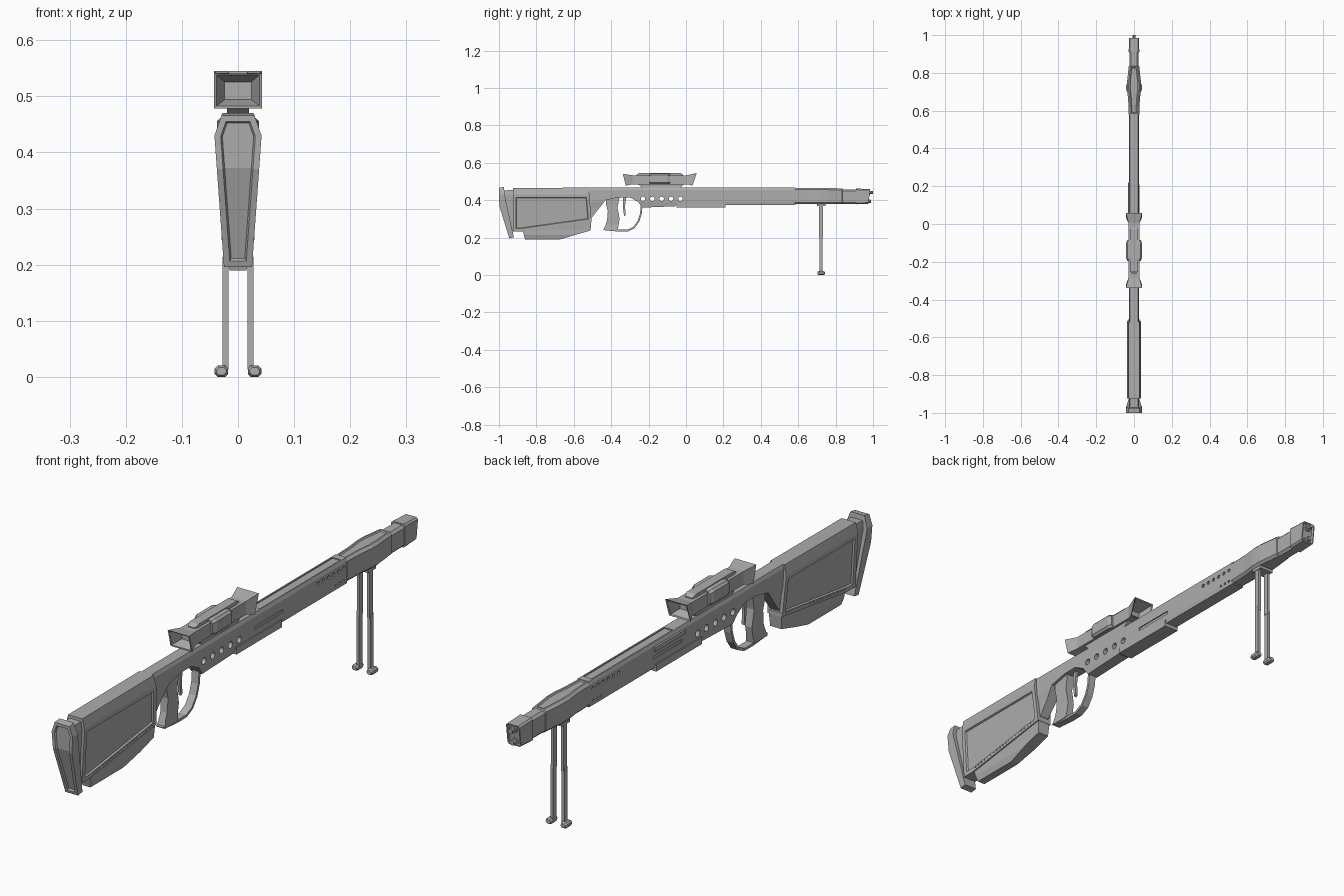
import bpy, bmesh, math
from mathutils import Vector, Matrix

if "Cube" in bpy.data.objects:
    bpy.data.objects.remove(bpy.data.objects["Cube"])

grey = bpy.data.materials.new("weapon_grey")
grey.diffuse_color = (0.42, 0.42, 0.42, 1)
grey.use_nodes = True
grey.node_tree.nodes["Principled BSDF"].inputs["Base Color"].default_value = grey.diffuse_color


def finish(bm, name):
    bmesh.ops.recalc_face_normals(bm, faces=bm.faces)
    me = bpy.data.meshes.new(name)
    bm.to_mesh(me)
    bm.free()
    ob = bpy.data.objects.new(name, me)
    me.materials.append(grey)
    bpy.context.collection.objects.link(ob)
    return ob


def recess(bm, test, margin, depth):
    """Sunken panel on every face that passes the test."""
    bmesh.ops.recalc_face_normals(bm, faces=bm.faces)
    fs = [f for f in bm.faces if test(f)]
    bmesh.ops.inset_region(bm, faces=fs, thickness=margin, use_even_offset=True)
    bmesh.ops.inset_region(bm, faces=fs, thickness=0.003, depth=-depth, use_even_offset=True)


def slab(name, pts, width, panel=None, x=0):
    """Side profile (y, z) given a half width that varies with height."""
    if not isinstance(width, list):
        width = [(0, width), (1, width)]
    bm = bmesh.new()
    f = bm.faces.new([bm.verts.new((-1, y, z)) for y, z in pts])
    r = bmesh.ops.extrude_face_region(bm, geom=[f])
    for v in r["geom"]:
        if isinstance(v, bmesh.types.BMVert):
            v.co.x = 1
    for z, _ in width[1:-1]:
        bmesh.ops.bisect_plane(bm, geom=bm.verts[:] + bm.edges[:] + bm.faces[:],
                               plane_co=(0, 0, z), plane_no=(0, 0, 1))
    for v in bm.verts:
        z = min(max(v.co.z, width[0][0]), width[-1][0])
        for (za, wa), (zb, wb) in zip(width, width[1:]):
            if za <= z <= zb:
                w = wa + (wb - wa) * (z - za) / (zb - za)
        v.co.x = x + math.copysign(w, v.co.x)
    if panel:
        recess(bm, *panel)
    return finish(bm, name)


def box(name, x0, x1, y0, y1, z0, z1):
    return slab(name, [(y0, z0), (y1, z0), (y1, z1), (y0, z1)], (x1 - x0) / 2, x=(x0 + x1) / 2)


def loft(name, sections, c, panel=None):
    """Chamfered box sections (y top, y bottom, half width, z0, z1) joined along y."""
    bm = bmesh.new()
    rings = []
    for yt, yb, w, a, b in sections:
        p = [(-w, a), (w, a), (w, b), (-w, b)]
        if c:
            p = [(-w + c, a), (w - c, a), (w, a + c), (w, b - c),
                 (w - c, b), (-w + c, b), (-w, b - c), (-w, a + c)]
        rings.append([bm.verts.new((x, yb + (yt - yb) * (z - a) / (b - a), z)) for x, z in p])
    for r, s in zip(rings, rings[1:]):
        for i in range(len(r)):
            j = (i + 1) % len(r)
            bm.faces.new((r[i], r[j], s[j], s[i]))
    bm.faces.new(rings[0])
    bm.faces.new(rings[-1])
    if panel:
        recess(bm, *panel)
    return finish(bm, name)


def add_cyl(bm, loc, r, depth, axis, n=12, r2=None):
    m = Matrix.Translation(loc) @ Vector((0, 0, 1)).rotation_difference(Vector(axis)).to_matrix().to_4x4()
    bmesh.ops.create_cone(bm, cap_ends=True, segments=n, radius1=r,
                          radius2=r if r2 is None else r2, depth=depth, matrix=m)


# Receiver and fore body
receiver = slab("receiver", [(-.525, .467), (.585, .467), (.585, .375), (-.05, .375), (-.06, .367),
                             (-.235, .36), (-.255, .39), (-.30, .415), (-.36, .415), (-.43, .40),
                             (-.505, .305), (-.525, .305)],
                [(.30, .018), (.36, .021), (.39, .026), (.455, .026), (.467, .021)])

# Cooling holes, vents, slots and top recess cut from the receiver
bm = bmesh.new()
for i in range(5):
    add_cyl(bm, (0, -.23 + .05 * i, .407), .012, .2, (1, 0, 0))
for s in (-1, 1):
    for i in range(6):
        add_cyl(bm, (s * .026, .42 + .029 * i, .437), .007, .012, (1, 0, 0), 8)
    for i in range(3):
        add_cyl(bm, (s * .026, .52 + .022 * i, .392), .005, .01, (1, 0, 0), 6)
    bmesh.ops.create_cube(bm, size=1, matrix=Matrix.Translation((s * .027, .14, .415))
                          @ Matrix.Diagonal((.01, .16, .012, 1)))
bmesh.ops.create_cube(bm, size=1, matrix=Matrix.Translation((0, .33, .472))
                      @ Matrix.Diagonal((.032, .46, .018, 1)))
cutter = finish(bm, "hole_cutter")
cutter.hide_render = True
mod = receiver.modifiers.new("holes", "BOOLEAN")
mod.operation, mod.solver, mod.object = "DIFFERENCE", "EXACT", cutter
bpy.context.view_layer.objects.active = receiver
bpy.ops.object.modifier_apply(modifier="holes")
bpy.data.objects.remove(cutter)

box("lower_plate", -.029, .029, -.05, .21, .362, .388)
box("side_bolt", -.033, -.02, .05, .22, .438, .453)

# Front shroud with bulge, neck and muzzle block
loft("front_shroud", [(y, y, w, .379, t) for y, w, t in
                      [(.58, .028, .465), (.66, .031, .465), (.71, .037, .465), (.75, .037, .465),
                       (.835, .028, .463), (.837, .025, .458), (.913, .024, .458)]], .009,
     (lambda f: f.normal.z > .9 and f.calc_center_median().y < .83, .006, .004))
loft("muzzle_block", [(.91, .91, .028, .378, .462), (.985, .975, .027, .381, .459)], .006,
     (lambda f: f.normal.y > .8, .004, .006))
bm = bmesh.new()
for z, end in ((.441, 1.0), (.394, .99)):
    add_cyl(bm, (0, end - .025, z), .011, .05, (0, 1, 0), 10, .008)
    add_cyl(bm, (0, end - .02, z), .014, .008, (0, 1, 0), 10)
finish(bm, "muzzle_tips")

# Stock
slab("stock", [(-.925, .465), (-.52, .467), (-.505, .285), (-.877, .233), (-.925, .233)],
     [(.2, .025), (.43, .037), (.467, .028)],
     (lambda f: abs(f.normal.x) > .9 and f.calc_center_median().z < .42, .016, .006))
slab("stock_keel", [(-.877, .25), (-.505, .30), (-.51, .238), (-.674, .19), (-.86, .19)],
     [(.19, .015), (.215, .022), (.24, .022), (.30, .026)])
slab("stock_neck", [(-.978, .452), (-.90, .455), (-.90, .235), (-.93, .235), (-.975, .38)],
     [(.23, .018), (.43, .027), (.455, .022)])
slab("butt_pad", [(-1, .466), (-.974, .470), (-.966, .41), (-.92, .2), (-.945, .196), (-.998, .37)],
     [(.195, .025), (.43, .042), (.47, .028)],
     (lambda f: f.normal.y < -.5, .011, .006))

# Row of studs along the lower stock
bm = bmesh.new()
for i in range(20):
    t = i / 19
    bmesh.ops.create_cube(bm, size=1, matrix=Matrix.Translation((0, -.86 + .33 * t, .246 + .046 * t))
                          @ Matrix.Diagonal((.058 + .004 * t, .006, .004, 1)))
finish(bm, "stock_studs")

# Grip, trigger and guard
slab("grip", [(-.425, .415), (-.355, .42), (-.366, .36), (-.355, .30), (-.365, .24), (-.44, .24),
              (-.422, .29), (-.418, .34), (-.428, .38)], [(.24, .017), (.27, .013), (.42, .016)])
slab("trigger", [(-.335, .42), (-.318, .42), (-.326, .37), (-.323, .32), (-.331, .315), (-.338, .37)], .005)
outer = [(-.447, .246), (-.43, .238), (-.36, .232), (-.31, .233), (-.275, .25), (-.25, .285),
         (-.237, .325), (-.232, .37)]
inner = [(-.242, .37), (-.246, .327), (-.258, .29), (-.281, .258), (-.313, .242), (-.36, .242),
         (-.43, .248)]
slab("trigger_guard", outer + inner, .014)

# Scope with flared, hollow ends
loft("scope_body", [(-.285, -.285, .024, .494, .526), (-.336, -.322, .038, .483, .538),
                    (-.338, -.322, .043, .478, .541), (-.285, -.285, .029, .485, .533),
                    (.005, .005, .029, .485, .533), (.057, .035, .043, .478, .545),
                    (.055, .033, .038, .483, .541), (.0, .0, .024, .494, .526)], 0)
loft("scope_saddle", [(-.195, -.195, .036, .488, .538), (-.18, -.18, .042, .486, .542),
                      (-.10, -.10, .042, .486, .542), (-.085, -.085, .036, .488, .538)], .008)
loft("scope_top_plate", [(-.265, -.265, .014, .525, .536), (-.25, -.25, .018, .525, .545),
                         (-.03, -.03, .018, .525, .545), (-.015, -.015, .014, .525, .536)], 0)
slab("scope_mount", [(-.26, .488), (-.24, .472), (-.225, .46), (-.04, .46), (-.025, .472), (-.005, .488)], .02)

# Bipod
box("bipod_mount", -.028, .028, .70, .745, .368, .385)
for s, side in ((-1, "left"), (1, "right")):
    loft("bipod_upper_leg_" + side, [(.712, .712, .005, .2, .375), (.732, .732, .005, .2, .375)], 0
         ).location.x = s * .0205
    loft("bipod_lower_leg_" + side, [(.713, .713, .0055, .012, .215), (.731, .731, .0055, .012, .215)], .002
         ).location.x = s * .0225
    loft("bipod_foot_" + side, [(.702, .702, .009, .003, .017), (.71, .71, .012, 0, .02),
                                (.734, .734, .012, 0, .02), (.742, .742, .009, .003, .017)], .005
         ).location.x = s * .0295
